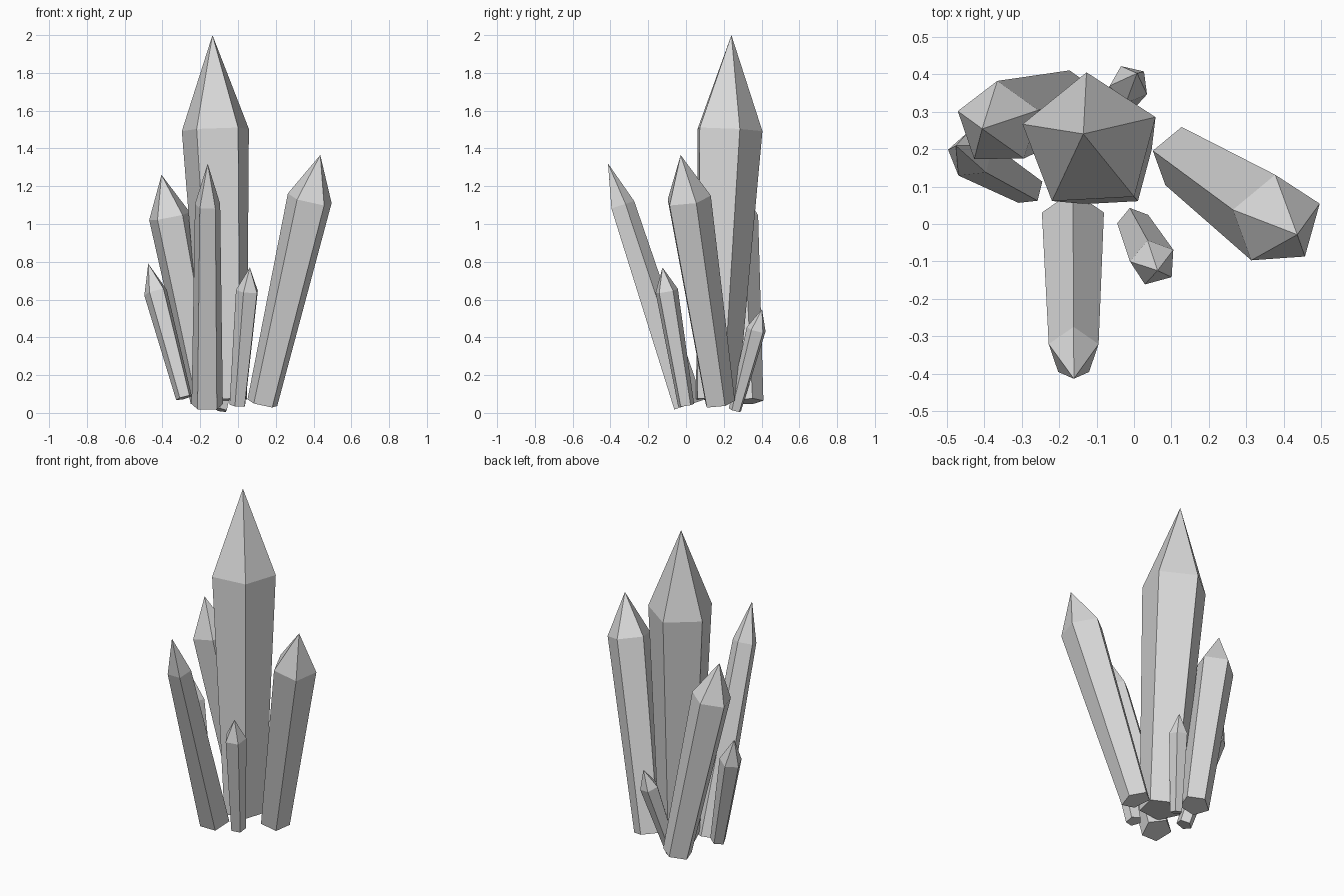
import bpy
import bmesh
from math import cos, sin, radians, tau
from mathutils import Vector

cube = bpy.data.objects.get("Cube")
if cube:
    bpy.data.objects.remove(cube, do_unlink=True)

SIDES = 5
COLOUR = (0.7, 0.7, 0.7, 1)

stone = bpy.data.materials.new("pale grey crystal")
stone.use_nodes = True
stone.diffuse_color = COLOUR
stone.node_tree.nodes["Principled BSDF"].inputs["Base Color"].default_value = COLOUR


def crystal(name, base, shoulder, tip_z, base_radius, shoulder_radius, turn):
    """Leaning five-sided prism with a pointed cap on the same axis."""
    base, shoulder = Vector(base), Vector(shoulder)
    axis = shoulder - base
    tip = base + axis * (tip_z - base.z) / axis.z
    lean = Vector((0, 0, 1)).rotation_difference(axis)
    bm = bmesh.new()

    def ring(centre, radius):
        angles = [radians(turn) + tau * i / SIDES for i in range(SIDES)]
        return [bm.verts.new(centre + lean @ Vector((radius * cos(a), radius * sin(a), 0)))
                for a in angles]

    low, high = ring(base, base_radius), ring(shoulder, shoulder_radius)
    point = bm.verts.new(tip)
    bm.faces.new(low[::-1])
    for i in range(SIDES):
        j = (i + 1) % SIDES
        bm.faces.new((low[i], low[j], high[j], high[i]))
        bm.faces.new((high[i], high[j], point))
    mesh = bpy.data.meshes.new(name)
    bm.to_mesh(mesh)
    bm.free()
    mesh.materials.append(stone)
    bpy.context.collection.objects.link(bpy.data.objects.new(name, mesh))


# Central spire
crystal("main_crystal", (-0.065, 0.154, 0.07), (-0.117, 0.218, 1.5), 2.0, 0.12, 0.187, 93)

# Large leaning crystals
crystal("left_crystal", (0.13, 0.175, 0.05), (0.381, 0.008, 1.13), 1.365, 0.085, 0.125, 93)
crystal("front_crystal", (-0.163, 0.005, 0.04), (-0.161, -0.341, 1.1), 1.32, 0.087, 0.07, 90)
crystal("right_back_crystal", (-0.17, 0.325, 0.06), (-0.362, 0.267, 1.04), 1.26, 0.085, 0.115, 91)

# Small crystals around the foot
crystal("right_small_crystal", (-0.285, 0.095, 0.08), (-0.435, 0.185, 0.64), 0.79, 0.045, 0.065, 95)
crystal("front_small_crystal", (0, 0, 0.04), (0.052, -0.103, 0.645), 0.77, 0.045, 0.063, 105)
crystal("back_small_crystal", (-0.09, 0.26, 0.015), (-0.012, 0.373, 0.44), 0.55, 0.035, 0.054, 114)
